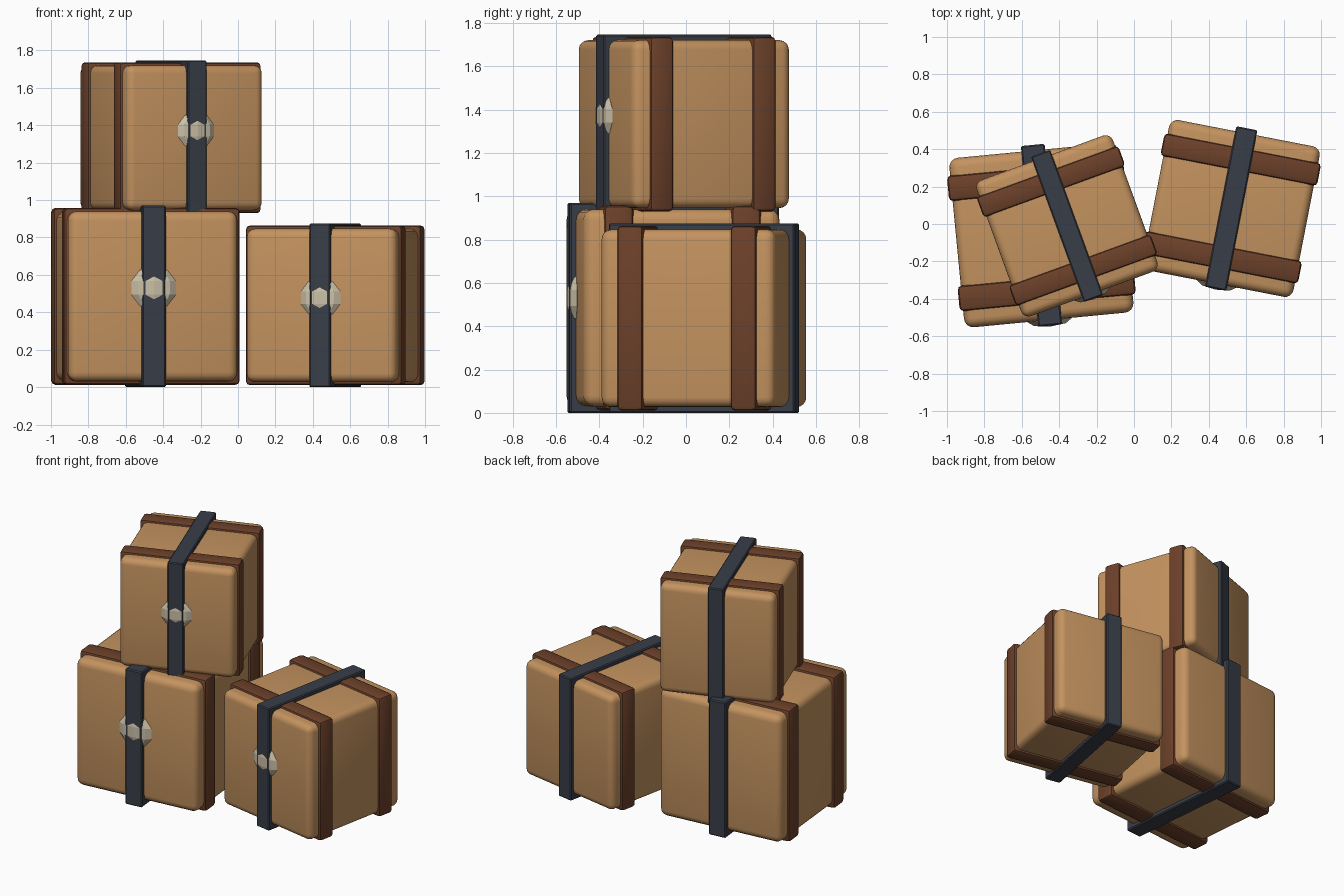
import bpy, math
from mathutils import Matrix, Vector

cube = bpy.data.objects.get("Cube")
if cube:
    bpy.data.objects.remove(cube, do_unlink=True)


def material(name, rgb):
    m = bpy.data.materials.new(name)
    m.use_nodes = True
    m.diffuse_color = (*rgb, 1)
    m.node_tree.nodes["Principled BSDF"].inputs["Base Color"].default_value = (*rgb, 1)
    return m


TAN = material("tan leather", (0.55, 0.29, 0.115))
BROWN = material("brown leather", (0.15, 0.052, 0.023))
SLATE = material("slate strap", (0.04, 0.048, 0.064))
IVORY = material("ivory clasp", (0.60, 0.53, 0.39))


def finish(name, mat, frame, scale, offset):
    ob = bpy.context.object
    ob.name = name
    ob.data.transform(Matrix.Translation(offset) @ Matrix.Diagonal((*scale, 1)))
    ob.matrix_world = frame
    ob.data.materials.append(mat)
    return ob


def box(name, mat, frame, size, offset, bevel, segments):
    bpy.ops.mesh.primitive_cube_add(size=1)
    ob = finish(name, mat, frame, size, offset)
    mod = ob.modifiers.new("rounding", 'BEVEL')
    mod.width = bevel
    mod.segments = segments
    bpy.ops.object.modifier_apply(modifier=mod.name)
    bpy.ops.object.shade_smooth_by_angle(angle=math.radians(35))


def case(name, size, centre, turn):
    frame = Matrix.Translation(centre) @ Matrix.Rotation(math.radians(turn), 4, 'Z')
    s = size
    # rounded body
    box(name + "_body", TAN, frame, (s, s, s), Vector(), 0.055 * s, 4)
    # leather bands near the front and back
    for label, side in (("front", -1), ("back", 1)):
        box(f"{name}_{label}_band", BROWN, frame, (s * 1.04, s * 0.15, s * 1.04),
            Vector((0, side * s * 0.325, 0)), 0.025 * s, 2)
    # strap running front to back around the case
    box(name + "_strap", SLATE, frame, (s * 0.14, s * 1.066, s * 1.066),
        Vector(), 0.008 * s, 1)
    # flattened faceted clasp breaking through the strap on the front
    bpy.ops.mesh.primitive_uv_sphere_add(segments=8, ring_count=5, radius=1)
    finish(name + "_clasp", IVORY, frame, (s * 0.138, s * 0.04, s * 0.13),
           Vector((0, -s * 0.501, s * 0.05)))


case("large_case", 0.91, (-0.495, -0.06, 0.485), 5.5)
case("medium_case", 0.82, (0.52, 0.083, 0.437), -11)
case("small_case", 0.775, (-0.358, -0.01, 1.333), 20)
